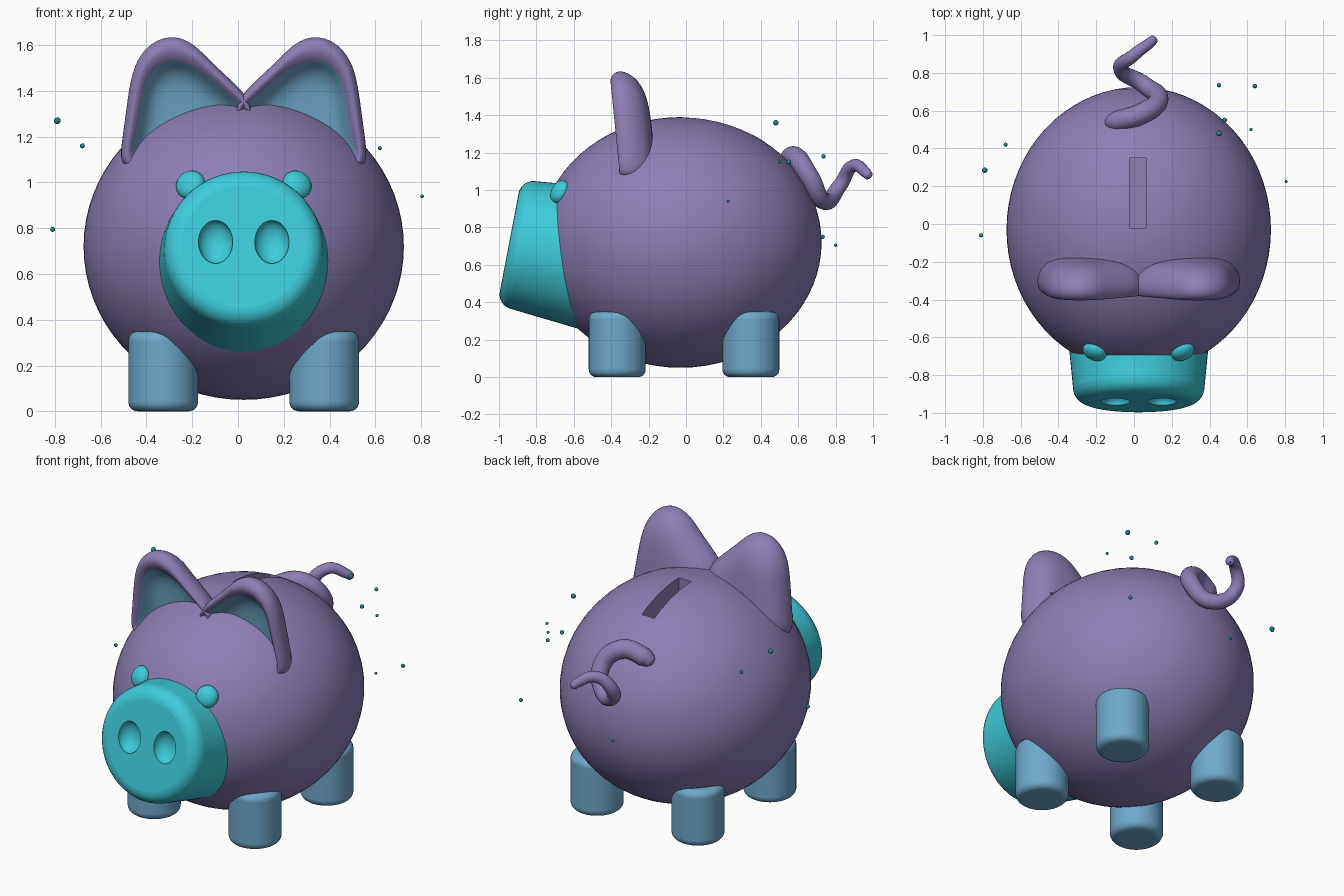
import bpy, bmesh, math
from mathutils import Vector

if "Cube" in bpy.data.objects:
    bpy.data.objects.remove(bpy.data.objects["Cube"])

CX = 0.025                       # symmetry plane of the animal


def material(name, rgb):
    m = bpy.data.materials.new(name)
    m.diffuse_color = (*rgb, 1)
    m.use_nodes = True
    m.node_tree.nodes["Principled BSDF"].inputs["Base Color"].default_value = m.diffuse_color
    return m


PURPLE = material("purple", (0.27, 0.21, 0.47))
TEAL = material("bright teal", (0.048, 0.60, 0.71))
BLUE = material("soft blue", (0.156, 0.39, 0.60))
DARK = material("deep teal", (0.018, 0.24, 0.29))


def finish(name, mat, angle=35):
    ob = bpy.context.object
    ob.name = name
    if mat and not ob.data.materials:
        ob.data.materials.append(mat)
    bpy.ops.object.shade_smooth_by_angle(angle=math.radians(angle))
    return ob


def activate(ob):
    bpy.ops.object.select_all(action='DESELECT')
    ob.select_set(True)
    bpy.context.view_layer.objects.active = ob


def ellipsoid(name, loc, radii, mat, rot=(0, 0, 0), seg=32):
    bpy.ops.mesh.primitive_uv_sphere_add(segments=seg, ring_count=seg // 2,
                                         location=loc, rotation=rot)
    bpy.context.object.scale = radii
    bpy.ops.object.transform_apply(location=False, rotation=False, scale=True)
    return finish(name, mat)


def bevel(ob, width, seg=6):
    activate(ob)
    m = ob.modifiers.new("round", 'BEVEL')
    m.width, m.segments = width, seg
    m.limit_method, m.angle_limit = 'ANGLE', math.radians(50)
    bpy.ops.object.modifier_apply(modifier=m.name)


def cut(ob, cutter):
    activate(ob)
    m = ob.modifiers.new("cut", 'BOOLEAN')
    m.operation, m.solver, m.object = 'DIFFERENCE', 'EXACT', cutter
    bpy.ops.object.modifier_apply(modifier=m.name)
    bpy.data.objects.remove(cutter)
    finish(ob.name, None)


# Body with a coin slot on top
body = ellipsoid("body", (CX, -0.03, 0.72), (0.70, 0.67, 0.755), PURPLE,
                 (math.pi / 2, 0, 0), 72)
bpy.ops.mesh.primitive_cube_add(size=1, location=(0.02, 0.165, 1.33))
bpy.context.object.scale = (0.088, 0.37, 0.24)
cut(body, finish("slot_cutter", PURPLE))

# Snout: tilted tapered drum with two dished nostrils
tilt = math.radians(10.8)
bpy.ops.mesh.primitive_cone_add(vertices=64, radius1=0.394, radius2=0.34, depth=0.55,
                                location=(CX, -0.675, 0.6685),
                                rotation=(math.pi / 2 - tilt, 0, 0))
snout = finish("snout", TEAL)
bevel(snout, 0.07)
for s in (-1, 1):
    cut(snout, ellipsoid("nostril_cutter", (CX + s * 0.123, -0.941, 0.74),
                         (0.075, 0.06, 0.096), TEAL, (-tilt, 0, 0)))

# Eyes: flattened beads lying on the body surface
for s, side in ((-1, "left"), (1, "right")):
    normal = Vector((s * 0.233 / 0.49, -0.643 / 0.57, 0.27 / 0.449))
    ellipsoid("eye_" + side, (CX + s * 0.233, -0.675, 0.99), (0.066, 0.066, 0.042), TEAL,
              normal.to_track_quat('Z', 'Y').to_euler(), 24)

# Legs
for lx in (-0.352, 0.352):
    for ly, end in ((-0.368, "front"), (0.347, "back")):
        bpy.ops.mesh.primitive_cylinder_add(vertices=48, radius=0.152, depth=0.35,
                                            location=(CX + lx, ly, 0.175))
        leg = finish(f"{end}_leg_{'left' if lx < 0 else 'right'}", BLUE)
        bevel(leg, 0.04)

# Ears: outer rim and inner hollow outlines, (outer x, z, inner x, z)
EAR = [(0.05, 1.355, 0.05, 1.28), (-0.07, 1.465, -0.07, 1.39), (-0.15, 1.54, -0.14, 1.45),
       (-0.22, 1.615, -0.21, 1.51), (-0.305, 1.65, -0.30, 1.54), (-0.40, 1.625, -0.38, 1.52),
       (-0.475, 1.54, -0.43, 1.45), (-0.505, 1.42, -0.447, 1.36), (-0.525, 1.25, -0.47, 1.22),
       (-0.55, 1.09, -0.495, 1.12), (-0.51, 1.06, -0.47, 1.08), (-0.40, 1.05, -0.38, 1.08),
       (-0.2, 1.12, -0.2, 1.14), (0.03, 1.2, 0.03, 1.2)]


def ear(name, side):
    bm = bmesh.new()
    crease = bm.edges.layers.float.new("crease_edge")

    def ring(mix, scale, depth):
        """Outline blended outer->inner, shrunk to the middle, pushed back by depth."""
        verts = []
        for ox, oz, ix, iz in EAR:
            x, z = ox + (ix - ox) * mix, oz + (iz - oz) * mix
            x, z = -0.28 + (x + 0.28) * scale, 1.3 + (z - 1.3) * scale
            y = -0.365 - 0.10 * (z - 1.12) + depth
            verts.append(bm.verts.new((CX - side * x, y, z)))
        return verts

    # hollow floor, hollow wall, rim front, rim edge, back
    rings = [ring(1, 0.45, 0.11), ring(1, 0.8, 0.09), ring(1, 1, 0.025),
             ring(0.5, 1, -0.005), ring(0, 1, 0.04), ring(0, 0.98, 0.10),
             ring(0, 0.8, 0.175), ring(0, 0.4, 0.205)]
    n = len(EAR)
    for k, (a, b) in enumerate(zip(rings, rings[1:])):
        for i in range(n):
            j = (i + 1) % n
            bm.faces.new((a[i], a[j], b[j], b[i])).material_index = int(k < 2)
    bm.faces.new(rings[0]).material_index = 1
    bm.faces.new(rings[-1])
    for i in range(n):
        bm.edges.get((rings[2][i], rings[2][(i + 1) % n]))[crease] = 0.8
    bmesh.ops.recalc_face_normals(bm, faces=bm.faces)
    me = bpy.data.meshes.new(name)
    bm.to_mesh(me)
    bm.free()
    me.materials.append(PURPLE)
    me.materials.append(BLUE)
    ob = bpy.data.objects.new(name, me)
    bpy.context.collection.objects.link(ob)
    activate(ob)
    m = ob.modifiers.new("smooth", 'SUBSURF')
    m.levels = m.render_levels = 2
    bpy.ops.object.modifier_apply(modifier=m.name)
    finish(name, None, 50)


ear("ear_left", -1)
ear("ear_right", 1)

# Tail: tapering corkscrew, (x, y, z, radius)
TAIL = [(-0.145, 0.53, 1.10, 0.01), (-0.125, 0.535, 1.12, 0.04), (-0.09, 0.545, 1.145, 0.055),
        (0.04, 0.585, 1.175, 0.056), (0.13, 0.66, 1.07, 0.052), (0.05, 0.74, 0.94, 0.046),
        (-0.07, 0.82, 1.02, 0.040), (0.0, 0.895, 1.13, 0.034), (0.085, 0.96, 1.095, 0.029),
        (0.105, 0.978, 1.075, 0.024), (0.112, 0.986, 1.066, 0.004)]
cu = bpy.data.curves.new("tail", 'CURVE')
cu.dimensions = '3D'
cu.bevel_depth, cu.bevel_resolution, cu.resolution_u = 1.0, 6, 10
cu.use_fill_caps = True
sp = cu.splines.new('BEZIER')
sp.bezier_points.add(len(TAIL) - 1)
for p, (x, y, z, r) in zip(sp.bezier_points, TAIL):
    p.co, p.radius = (x, y, z), r
    p.handle_left_type = p.handle_right_type = 'AUTO'
tail = bpy.data.objects.new("tail", cu)
bpy.context.collection.objects.link(tail)
activate(tail)
bpy.ops.object.convert(target='MESH')
finish("tail", PURPLE, 60)

# Floating specks around the body, (x, y, z, radius)
SPECKS = [(-0.79, 0.285, 1.27, 0.015), (-0.68, 0.42, 1.16, 0.011), (-0.81, -0.06, 0.795, 0.011),
          (0.805, 0.225, 0.94, 0.008), (0.45, 0.48, 1.36, 0.015), (0.62, 0.50, 1.15, 0.009),
          (0.48, 0.55, 1.15, 0.013), (0.64, 0.73, 0.75, 0.012), (0.45, 0.735, 1.18, 0.012),
          (-0.05, 0.80, 0.705, 0.009)]
for i, (x, y, z, r) in enumerate(SPECKS):
    bpy.ops.mesh.primitive_ico_sphere_add(subdivisions=2, radius=r, location=(x, y, z))
    finish(f"speck_{i + 1}", DARK)
